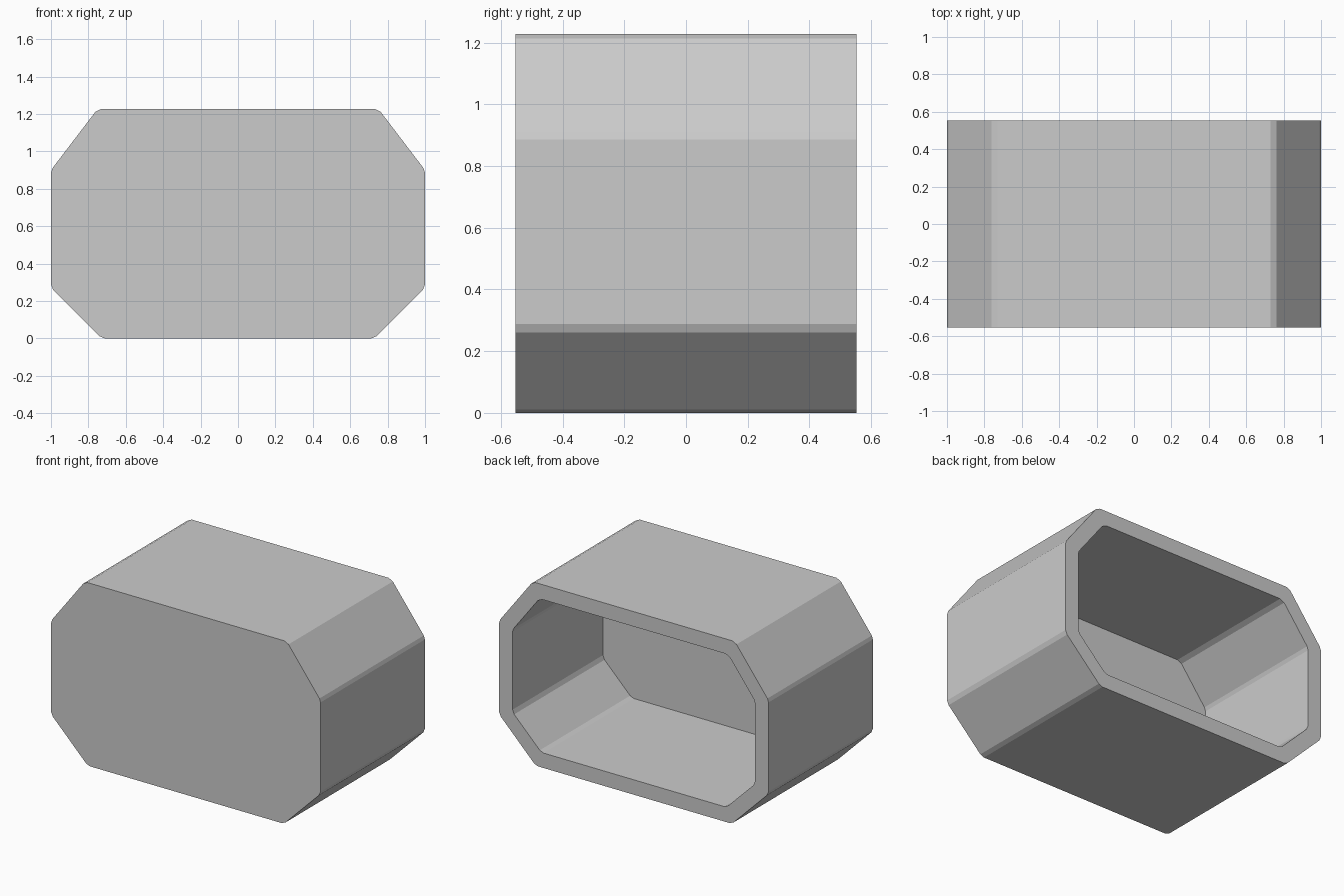
import bpy
import bmesh
import math
from mathutils import Vector

old = bpy.data.objects.get("Cube")
if old:
    bpy.data.objects.remove(old, do_unlink=True)

WALL = 0.1
RADIUS = 0.04
BACK, FRONT, FLOOR = 0.553, -0.553, -0.405

# Right half of the eight-sided outline, from bottom to top (x, z)
half = [(0.728, 0), (1, 0.272), (1, 0.9), (0.75, 1.228)]
outline = [Vector(p) for p in half] + [Vector((-x, z)) for x, z in reversed(half)]


def corners(points):
    """Each point with its incoming and outgoing directions."""
    for i, p in enumerate(points):
        before = (p - points[i - 1]).normalized()
        after = (points[(i + 1) % len(points)] - p).normalized()
        yield p, before, after


def inset(points, distance):
    """Move every side inwards by the same distance."""
    result = []
    for p, a, b in corners(points):
        na, nb = Vector((-a.y, a.x)), Vector((-b.y, b.x))
        result.append(p + (na + nb) * distance / (1 + na.dot(nb)))
    return result


def soften(points):
    """Cut each corner with one narrow facet."""
    result = []
    for p, a, b in corners(points):
        cut = RADIUS * math.tan(a.angle(b) / 2)
        result += [p - a * cut, p + b * cut]
    return result


def add_ring(bm, points, y):
    return [bm.verts.new((p.x, y, p.y)) for p in points]


def join(bm, first, second):
    n = len(first)
    for i in range(n):
        j = (i + 1) % n
        bm.faces.new((first[i], first[j], second[j], second[i]))


# Grey material
grey = bpy.data.materials.new("light grey")
grey.use_nodes = True
colour = (0.6, 0.6, 0.6, 1)
grey.diffuse_color = colour
for node in grey.node_tree.nodes:
    if node.type == 'BSDF_PRINCIPLED':
        node.inputs["Base Color"].default_value = colour

# Housing: closed front, outer walls, back rim, inner walls and inner floor
bm = bmesh.new()
outer, inner = soften(outline), soften(inset(outline, WALL))
rings = [add_ring(bm, outer, FRONT), add_ring(bm, outer, BACK),
         add_ring(bm, inner, BACK), add_ring(bm, inner, FLOOR)]
for first, second in zip(rings, rings[1:]):
    join(bm, first, second)
bm.faces.new(rings[0])
bm.faces.new(rings[-1])
bmesh.ops.recalc_face_normals(bm, faces=bm.faces)

mesh = bpy.data.meshes.new("housing")
bm.to_mesh(mesh)
bm.free()
mesh.materials.append(grey)
housing = bpy.data.objects.new("housing", mesh)
bpy.context.collection.objects.link(housing)
